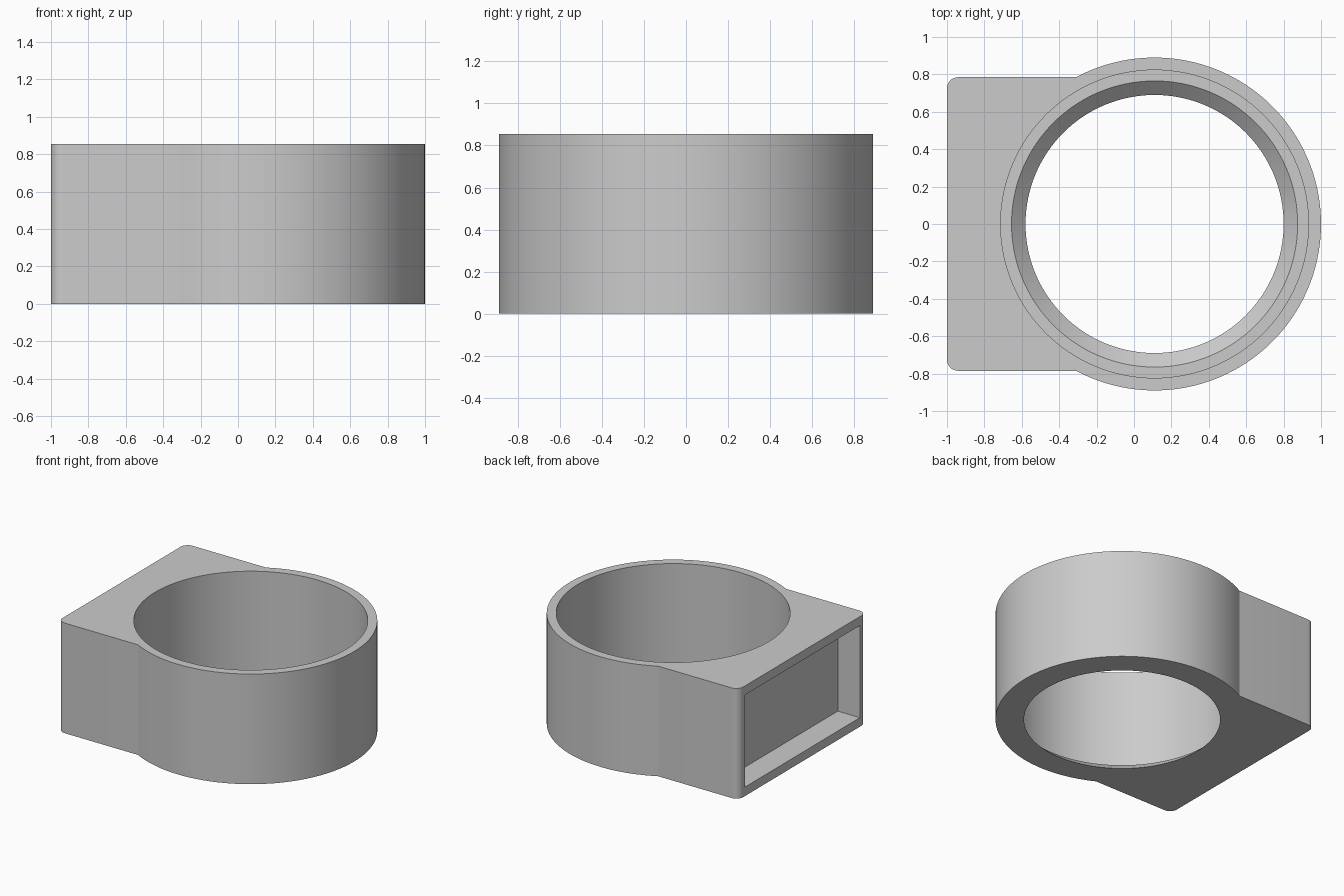
import bpy
import bmesh
from math import sin, cos, pi, asin

if "Cube" in bpy.data.objects:
    bpy.data.objects.remove(bpy.data.objects["Cube"], do_unlink=True)

HEIGHT = 0.855
CENTRE_X, OUTER_R = 0.11, 0.89
BOX_END, BOX_HALF, CORNER_R = -1.0, 0.785, 0.06
FLOOR, BORE_R = 0.07, 0.823

grey = bpy.data.materials.new("plain_grey")
grey.use_nodes = True
grey.diffuse_color = (0.6, 0.6, 0.6, 1)
grey.node_tree.nodes["Principled BSDF"].inputs["Base Color"].default_value = (0.6, 0.6, 0.6, 1)


def arc(cx, cy, r, start, end, steps):
    angles = [start + (end - start) * i / steps for i in range(steps + 1)]
    return [(cx + r * cos(a), cy + r * sin(a)) for a in angles]


def make_object(name, bm):
    bmesh.ops.recalc_face_normals(bm, faces=bm.faces)
    mesh = bpy.data.meshes.new(name)
    bm.to_mesh(mesh)
    bm.free()
    mesh.materials.append(grey)
    obj = bpy.data.objects.new(name, mesh)
    bpy.context.collection.objects.link(obj)
    return obj


def prism(name, outline, z0, z1):
    bm = bmesh.new()
    base = bm.faces.new([bm.verts.new((x, y, z0)) for x, y in outline])
    top = bmesh.ops.extrude_face_region(bm, geom=[base])["geom"]
    verts = [v for v in top if isinstance(v, bmesh.types.BMVert)]
    bmesh.ops.translate(bm, verts=verts, vec=(0, 0, z1 - z0))
    return make_object(name, bm)


def lathe(name, profile, steps=128):
    bm = bmesh.new()
    rings = [[bm.verts.new((x, y, z)) for x, y in arc(CENTRE_X, 0, r, 0, 2 * pi, steps)[:-1]]
             for r, z in profile]
    for low, high in zip(rings, rings[1:]):
        for i in range(steps):
            j = (i + 1) % steps
            bm.faces.new((low[i], low[j], high[j], high[i]))
    bm.faces.new(rings[0])
    bm.faces.new(rings[-1])
    return make_object(name, bm)


def cut(target, cutter):
    cutter.hide_render = True
    mod = target.modifiers.new("cut", 'BOOLEAN')
    mod.operation, mod.solver, mod.object = 'DIFFERENCE', 'EXACT', cutter
    bpy.ops.object.select_all(action='DESELECT')
    bpy.context.view_layer.objects.active = target
    target.select_set(True)
    bpy.ops.object.modifier_apply(modifier=mod.name)
    bpy.data.objects.remove(cutter, do_unlink=True)


# Outer body: round ring running into a box with rounded corners
meet = pi - asin(BOX_HALF / OUTER_R)
corner_x, corner_y = BOX_END + CORNER_R, BOX_HALF - CORNER_R
outline = arc(CENTRE_X, 0, OUTER_R, -meet, meet, 96)
outline += arc(corner_x, corner_y, CORNER_R, pi / 2, pi, 8)
outline += arc(corner_x, -corner_y, CORNER_R, pi, 1.5 * pi, 8)
body = prism("ring_housing", outline, 0, HEIGHT)

# Bore: straight wall, narrow ledge and a tapered opening through the floor
cut(body, lathe("bore_cutter", [(0.69, -0.1), (0.69, 0), (0.765, FLOOR),
                                (BORE_R, FLOOR), (BORE_R, 1)]))

# Rectangular pocket in the end of the box
pocket = [(-1.1, -0.705), (-0.81, -0.705), (-0.81, 0.705), (-1.1, 0.705)]
cut(body, prism("pocket_cutter", pocket, FLOOR, HEIGHT - FLOOR))

bpy.ops.object.shade_smooth_by_angle(angle=pi / 9)
